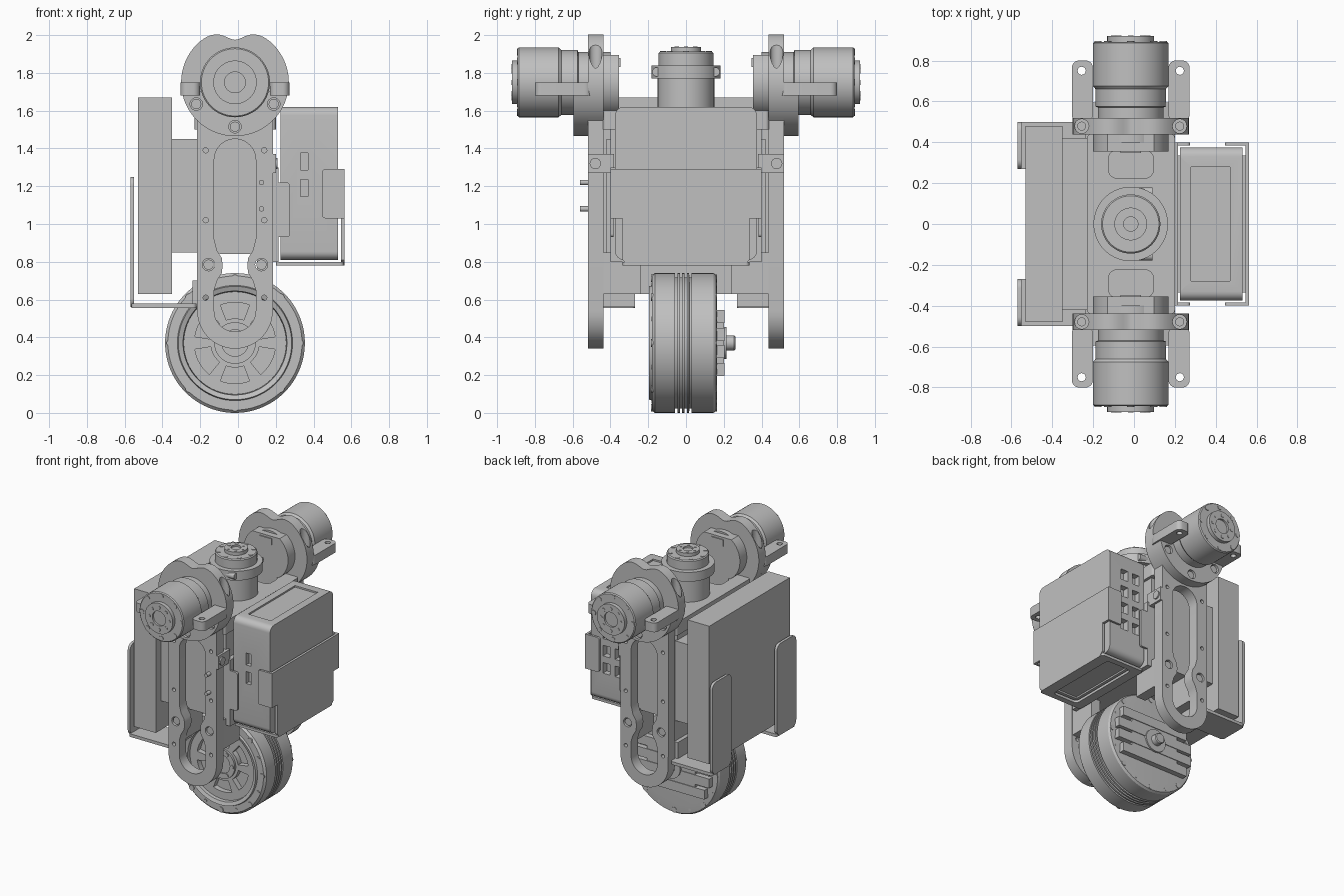
import bpy, bmesh
from math import sin, cos, radians, exp
from mathutils import Matrix, Vector

if "Cube" in bpy.data.objects:
    bpy.data.objects.remove(bpy.data.objects["Cube"])

GREY = (0.527, 0.527, 0.527, 1)
mat = bpy.data.materials.new("machined grey")
mat.use_nodes = True
mat.diffuse_color = GREY
mat.node_tree.nodes["Principled BSDF"].inputs["Base Color"].default_value = GREY

CX = -0.016          # shared centre line of motors and plates
SHOULDER_Z, WHEEL_Z = 1.75, 0.37
# columns map local (u, v, w) to world, w being the extrusion or turning axis
AXES = {"x": Matrix(((0, 0, 1), (1, 0, 0), (0, 1, 0))),
        "y": Matrix(((1, 0, 0), (0, 0, -1), (0, 1, 0))),
        "z": Matrix.Identity(3)}


def finish(ob):
    ob.data.materials.clear()
    ob.data.materials.append(mat)
    bpy.ops.object.select_all(action="DESELECT")
    ob.select_set(True)
    bpy.context.view_layer.objects.active = ob
    bpy.ops.object.shade_smooth_by_angle(angle=radians(32))
    return ob


def from_bmesh(name, bm):
    bmesh.ops.recalc_face_normals(bm, faces=bm.faces)
    me = bpy.data.meshes.new(name)
    bm.to_mesh(me)
    bm.free()
    ob = bpy.data.objects.new(name, me)
    bpy.context.collection.objects.link(ob)
    return finish(ob)


def boxes(name, spans):
    """One mesh of boxes, each given as x, y and z ranges."""
    bm = bmesh.new()
    for span in spans:
        mid = Vector([(a + b) / 2 for a, b in span])
        size = [abs(b - a) for a, b in span]
        bmesh.ops.create_cube(bm, size=1, matrix=Matrix.Translation(mid) @ Matrix.Diagonal((*size, 1)))
    return from_bmesh(name, bm)


def plate(name, loops, axis, a, b):
    """Flat plate from an outline and holes, extruded from a to b along an axis."""
    cu = bpy.data.curves.new(name, "CURVE")
    cu.dimensions, cu.fill_mode, cu.extrude = "2D", "BOTH", abs(b - a) / 2
    for loop in loops:
        sp = cu.splines.new("POLY")
        sp.points.add(len(loop) - 1)
        for p, (u, v) in zip(sp.points, loop):
            p.co = (u, v, 0, 1)
        sp.use_cyclic_u = True
    tmp = bpy.data.objects.new(name, cu)
    bpy.context.collection.objects.link(tmp)
    bpy.context.view_layer.update()
    me = bpy.data.meshes.new_from_object(tmp.evaluated_get(bpy.context.evaluated_depsgraph_get()))
    bpy.data.objects.remove(tmp)
    bm = bmesh.new()
    bm.from_mesh(me)
    bmesh.ops.remove_doubles(bm, verts=bm.verts, dist=1e-5)
    bm.transform(AXES[axis].to_4x4())
    shift = Vector(["xyz".index(axis) == i for i in range(3)]) * ((a + b) / 2)
    bmesh.ops.translate(bm, verts=bm.verts, vec=shift)
    return from_bmesh(name, bm)


def arc(u, v, r, a0=0, a1=360, n=24):
    return [(u + r * cos(radians(a0 + (a1 - a0) * i / n)), v + r * sin(radians(a0 + (a1 - a0) * i / n)))
            for i in range(n if a1 - a0 == 360 else n + 1)]


def rrect(u0, u1, v0, v1, r):
    corners = ((u1 - r, v1 - r), (u0 + r, v1 - r), (u0 + r, v0 + r), (u1 - r, v0 + r))
    return [p for i, c in enumerate(corners) for p in arc(*c, r, 90 * i, 90 * i + 90, 6)]


def lathe(name, profile, axis, base, flip=1, n=64):
    """Turn (radius, height) points around an axis through base."""
    bm = bmesh.new()
    prev = None
    for r, h in profile:
        ring = []
        for u, v in arc(0, 0, max(r, 0.001), n=n):
            p = (u, h * flip, v) if axis == "y" else (u, v, h)
            ring.append(bm.verts.new(Vector(base) + Vector(p)))
        if prev:
            for i in range(n):
                bm.faces.new((prev[i], prev[(i + 1) % n], ring[(i + 1) % n], ring[i]))
        else:
            bm.faces.new(ring)
        prev = ring
    bm.faces.new(prev)
    return from_bmesh(name, bm)


def pins(name, centres, r, length, axis):
    """Short cylinders, used for every bolt, screw and pin."""
    bm = bmesh.new()
    for c in centres:
        bmesh.ops.create_cone(bm, cap_ends=True, segments=16, radius1=r, radius2=r, depth=length,
                              matrix=Matrix.Translation(c) @ AXES[axis].to_4x4())
    return from_bmesh(name, bm)


def cut(ob, cutter):
    mod = ob.modifiers.new("cut", "BOOLEAN")
    mod.object, mod.solver = cutter, "EXACT"
    bpy.context.view_layer.objects.active = ob
    bpy.ops.object.modifier_apply(modifier="cut")
    bpy.data.objects.remove(cutter)
    finish(ob)


# Wheel motor with grooved rim, stepped front and windowed hub
grooves = [(0.37 - 0.022 * (i % 2), -0.07 + 0.0125 * i + d) for i in range(9) for d in (0, 0.012)]
lathe("wheel_rim", [(0.27, -0.12), (0.275, -0.185), (0.30, -0.195), (0.305, -0.18), (0.355, -0.18),
                    (0.37, -0.165)] + grooves + [(0.37, 0.145), (0.36, 0.16), (0.3, 0.165), (0, 0.165)],
      "y", (CX, 0, WHEEL_Z), n=96)
windows = [arc(CX, WHEEL_Z, 0.215, 60 * i + 9, 60 * i + 51, 8) + arc(CX, WHEEL_Z, 0.13, 60 * i + 9, 60 * i + 51, 8)[::-1]
           for i in range(6)]
plate("wheel_spokes", [arc(CX, WHEEL_Z, 0.272, n=64)] + windows, "y", -0.16, -0.11)
lathe("wheel_hub", [(0.11, -0.1), (0.11, -0.175), (0.07, -0.175), (0.07, -0.165), (0, -0.165)], "y", (CX, 0, WHEEL_Z))
pins("wheel_hub_bolts", [(u, -0.172, v) for u, v in arc(CX, WHEEL_Z, 0.09, n=6)], 0.014, 0.02, "y")
for y, side in ((-0.172, "front"), (0.152, "back")):
    pins("wheel_bolts_" + side, [(u, y, v) for u, v in arc(CX, WHEEL_Z, 0.342, n=8)], 0.02, 0.026, "y")
    pins("wheel_pins_" + side, [(u, y, v) for u, v in arc(CX, WHEEL_Z, 0.335, 22.5, 382.5, n=8)], 0.011, 0.022, "y")

# Bracket bars and axle behind the wheel
boxes("wheel_back_bracket",
      [((CX - w, CX + w), (0.16, 0.205), (WHEEL_Z + z - 0.035, WHEEL_Z + z + 0.035))
       for w, z in ((0.28, 0.14), (0.32, 0.045), (0.32, -0.045), (0.28, -0.14))]
      + [((CX - 0.2, CX + 0.2), (0.16, 0.2), (WHEEL_Z - 0.17, WHEEL_Z + 0.17))])
lathe("wheel_axle", [(0.085, 0.16), (0.085, 0.215), (0.04, 0.215), (0.04, 0.255), (0.034, 0.262), (0, 0.262)],
      "y", (CX, 0, WHEEL_Z), n=32)

# Side plate outline: notched round head, straight sides, round foot
head = []
for i in range(61):
    t = -45.4 + 270.8 * i / 60
    r = 0.285 - 0.06 * exp(-((t - 90) / 17) ** 2)
    head.append((CX + r * cos(radians(t)), SHOULDER_Z + r * sin(radians(t))))
outline = head + arc(CX, 0.54, 0.2, 180, 360)
neck = [(0.11, 0.92), (0.095, 0.86), (0.07, 0.82), (0.065, 0.78), (0.07, 0.74), (0.095, 0.7), (0.11, 0.65)]
slot = (arc(CX, 1.34, 0.11, 0, 180) + [(CX - u, z) for u, z in neck]
        + arc(CX, 0.54, 0.11, 180, 360) + [(CX + u, z) for u, z in neck[::-1]])
holes = [arc(CX + s * 0.155, z, 0.014, n=12) for s in (-1, 1) for z in (0.61, 1.02, 1.39)]
bolt_spots = [(CX + d * 0.14, 0.785) for d in (-1, 1)]
clamp_spots = [(CX - 0.205, 1.635), (CX + 0.205, 1.635), (CX, 1.515)]

motor = [(0.16, 0.4), (0.16, 0.57), (0.172, 0.575), (0.172, 0.66), (0.185, 0.675), (0.185, 0.885), (0.178, 0.892),
         (0.115, 0.892), (0.115, 0.92), (0.055, 0.92), (0.055, 0.905), (0, 0.905)]
for s, side in ((-1, "front"), (1, "back")):
    panel = plate("side_plate_" + side, [outline, slot] + holes + [arc(*c, 0.033) for c in bolt_spots],
                  "y", s * 0.438, s * 0.52)
    # Screw pockets sunk into the shoulders of the head
    cut(panel, pins("pocket_cutter", [(CX + d * 0.24, s * 0.479, 1.95) for d in (-1, 1)], 0.035, 0.28, "z"))
    pins("pocket_screws_" + side, [(CX + d * 0.24, s * 0.479, 1.81) for d in (-1, 1)], 0.022, 0.02, "z")
    pins("side_plate_bolts_" + side, [(u, s * 0.475, v) for u, v in bolt_spots], 0.027, 0.07, "y")
    # Shoulder clamp: thick lower half ring, arms and screws
    plate("shoulder_clamp_" + side, [arc(CX, SHOULDER_Z, 0.285, 194, 346, 32) + arc(CX, SHOULDER_Z, 0.165, 194, 346, 32)[::-1]]
          + [arc(*c, 0.033) for c in clamp_spots], "y", s * 0.515, s * 0.595)
    pins("clamp_screws_" + side, [(u, s * 0.55, v) for u, v in clamp_spots], 0.027, 0.07, "y")
    for d in (-1, 1):
        x0, x1 = sorted((CX + d * 0.185, CX + d * 0.288))
        y0, y1 = sorted((s * 0.8, s * 0.5))
        plate("shoulder_arm_" + side, [rrect(x0, x1, y0, y1, 0.035), arc(CX + d * 0.24, s * 0.75, 0.02, n=16)],
              "z", 1.68, 1.75)
    # Shoulder motor
    lathe("shoulder_motor_" + side, motor, "y", (CX, 0, SHOULDER_Z), s)
    pins("motor_rim_bolts_" + side, [(u, s * 0.885, v) for u, v in arc(CX, SHOULDER_Z, 0.16, n=8)], 0.018, 0.022, "y")
    pins("motor_face_bolts_" + side, [(u, s * 0.914, v) for u, v in arc(CX, SHOULDER_Z, 0.083, n=8)], 0.013, 0.018, "y")
    plate("motor_rear_" + side, [arc(CX, SHOULDER_Z, 0.185, 128, 412, 48)], "y", s * 0.355, s * 0.44)
    boxes("motor_plug_" + side, [((CX - 0.05, CX + 0.05), (s * 0.348, s * 0.39), (1.83, 1.88))])
    # Frame posts below the core and bolted tabs towards the case
    boxes("frame_posts_" + side, [(x, (s * 0.24, s * 0.44), (0.63, 0.85)) for x in ((-0.21, -0.13), (0.1, 0.18))])
    boxes("frame_tab_" + side, [((0.13, 0.2), (s * 0.38, s * 0.52), (1.27, 1.37))])
    pins("frame_tab_screw_" + side, [(0.195, s * 0.48, 1.32)], 0.03, 0.03, "x")
    # Angle brackets holding the battery
    y0, y1 = sorted((s * 0.27, s * 0.5))
    plate("battery_bracket_tab_" + side, [rrect(y0, y1, 0.56, 1.25, 0.045)], "x", -0.57, -0.55)
    plate("battery_bracket_foot_" + side, [rrect(-0.565, -0.22, y0, y1, 0.02)], "z", 0.555, 0.578)
    boxes("battery_bracket_rib_" + side, [((-0.24, -0.2), (s * 0.27, s * 0.44), (0.56, 0.7))])

pins("cable_pins", [(0.125, -0.53, z) for z in (1.08, 1.22)], 0.014, 0.06, "y")

# Central frame core and pocketed top
boxes("frame_core", [((-0.21, 0.18), (-0.4, 0.4), (0.84, 1.5))])
plate("frame_top", [rrect(-0.23, 0.2, -0.44, 0.44, 0.02)]
      + [rrect(-0.125, 0.095, *sorted((s * 0.225, s * 0.36)), 0.04) for s in (-1, 1)], "z", 1.5, 1.6)

# Neck motor
lathe("neck_motor", [(0.15, 1.55), (0.15, 1.77), (0.182, 1.77), (0.182, 1.84), (0.145, 1.84), (0.145, 1.905),
                     (0.138, 1.912), (0.08, 1.912), (0.08, 1.937), (0.035, 1.937), (0.035, 1.925), (0, 1.925)],
      "z", (CX, 0, 0))
pins("neck_rim_bolts", [(u, v, 1.907) for u, v in arc(CX, 0, 0.122, n=8)], 0.015, 0.018, "z")
pins("neck_face_bolts", [(u, v, 1.932) for u, v in arc(CX, 0, 0.057, n=6)], 0.011, 0.014, "z")
pins("neck_clamp_screws", [(0.055, y, 1.805) for y in (-0.155, 0.155)], 0.024, 0.07, "x")

# Battery slab and its mount
boxes("battery", [((-0.53, -0.35), (-0.48, 0.48), (0.63, 1.67))])
boxes("battery_mount", [((-0.36, -0.2), (-0.42, 0.42), (0.85, 1.45))])

# Computer case with vents, ports and recessed lids
case = plate("computer_case", [rrect(-0.375, 0.375, 0.81, 1.62, 0.045)], "x", 0.225, 0.53)
recess = [((0.33, 0.37), (-0.4, -0.34), (z, z + 0.09)) for z in (1.145, 1.285)]
recess += [((x, x + 0.06), (0.33, 0.4), (z, z + 0.08)) for x in (0.27, 0.37) for z in (1.02, 1.15, 1.28, 1.41)]
recess += [((0.28, 0.47), (-0.28, 0.28), z) for z in ((1.608, 1.65), (0.78, 0.822))]
cut(case, boxes("case_cutter", recess))

# Tray wrapping the case, with an open floor
wide, low = 0.4, 0.335
plate("tray_outer", [[(-low + 0.03, 0.78), (low - 0.03, 0.78), (low, 0.81), (low, 1.03), (wide, 1.03), (wide, 1.29),
                      (-wide, 1.29), (-wide, 1.03), (-low, 1.03), (-low, 0.81)]], "x", 0.545, 0.563)
plate("tray_floor", [rrect(0.2, 0.56, -low, low, 0.02), rrect(0.27, 0.48, -0.29, 0.29, 0.03)], "z", 0.78, 0.8)
boxes("tray_inner", [((0.18, 0.215), (-wide, wide), (0.8, 1.3))])
for s in (-1, 1):
    plate("tray_outer_hook", [rrect(0.445, 0.563, 1.03, 1.29, 0.018)], "y", s * 0.384, s * wide)
    plate("tray_inner_hook", [rrect(0.19, 0.275, 0.93, 1.22, 0.018)], "y", s * 0.384, s * wide)
